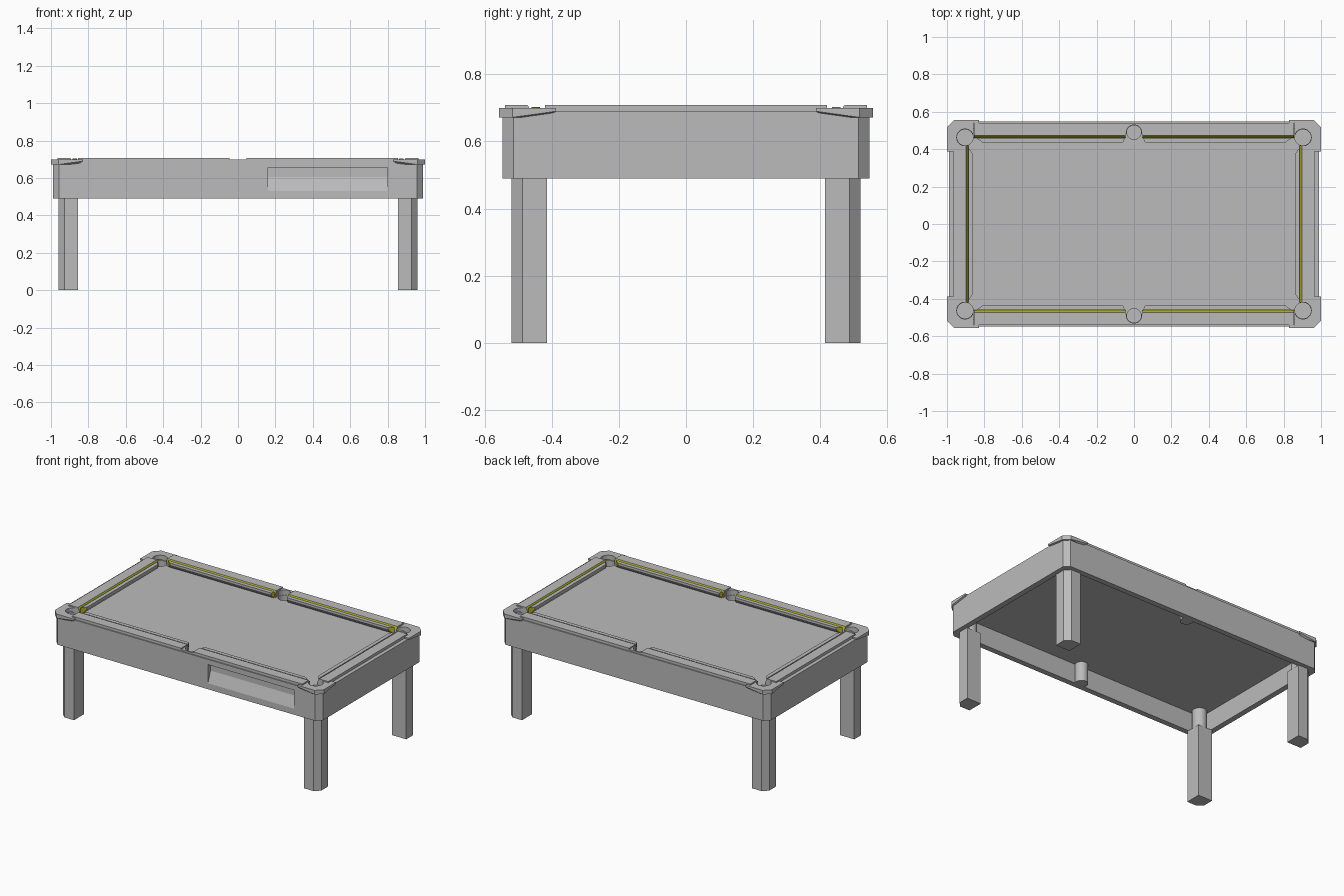
import bpy, bmesh, math

default = bpy.data.objects.get("Cube")
if default:
    bpy.data.objects.remove(default, do_unlink=True)


def material(name, rgb):
    m = bpy.data.materials.new(name)
    m.use_nodes = True
    m.diffuse_color = (*rgb, 1)
    m.node_tree.nodes["Principled BSDF"].inputs["Base Color"].default_value = (*rgb, 1)
    return m


GREY = material("plain grey", (0.5, 0.5, 0.5))
OLIVE = material("olive yellow", (0.45, 0.45, 0.03))


def finish(name, bm):
    bmesh.ops.recalc_face_normals(bm, faces=bm.faces)
    mesh = bpy.data.meshes.new(name)
    bm.to_mesh(mesh)
    bm.free()
    ob = bpy.data.objects.new(name, mesh)
    bpy.context.collection.objects.link(ob)
    mesh.materials.append(GREY)
    mesh.materials.append(OLIVE)
    return ob


def loft(name, a, b, olive_sides=(), olive_caps=(), triangulate=False):
    """Solid between two matching loops of 3D points."""
    bm = bmesh.new()
    va, vb = [bm.verts.new(p) for p in a], [bm.verts.new(p) for p in b]
    caps = [bm.faces.new(va), bm.faces.new(vb)]
    for i in olive_caps:
        caps[i].material_index = 1
    n = len(a)
    for i in range(n):
        j = (i + 1) % n
        f = bm.faces.new((va[i], va[j], vb[j], vb[i]))
        f.material_index = int(i in olive_sides)
    if triangulate:
        bmesh.ops.triangulate(bm, faces=bm.faces)
    return finish(name, bm)


def prism(name, pts, z0, z1):
    return loft(name, [(x, y, z0) for x, y in pts], [(x, y, z1) for x, y in pts])


def cut(ob, cutter):
    """Subtract the cutter and bake the result."""
    mod = ob.modifiers.new("cut", "BOOLEAN")
    mod.object, mod.operation, mod.solver = cutter, "DIFFERENCE", "EXACT"
    bpy.context.view_layer.update()
    graph = bpy.context.evaluated_depsgraph_get()
    baked = bpy.data.meshes.new_from_object(ob.evaluated_get(graph))
    ob.modifiers.clear()
    ob.data = baked


def chamfered_rect(hx, hy, c):
    return [(hx, c - hy), (hx, hy - c), (hx - c, hy), (c - hx, hy),
            (-hx, hy - c), (-hx, c - hy), (c - hx, -hy), (hx - c, -hy)]


def circle(cx, cy, r, n=32):
    return [(cx + r * math.cos(2 * math.pi * i / n), cy + r * math.sin(2 * math.pi * i / n))
            for i in range(n)]


CORNERS = [(sx, sy) for sx in (-1, 1) for sy in (-1, 1)]
SIDE = {-1: "right", 1: "left"}
END = {-1: "front", 1: "back"}
BED, FLOOR = 0.665, 0.49
POCKETS = [(sx * 0.903, sy * 0.463, 0.045) for sx, sy in CORNERS]
POCKETS += [(0, s * 0.49, 0.04) for s in (-1, 1)]
helpers = []
drills = []
for x, y, r in POCKETS:
    d = prism("pocket_cutter", circle(x, y, r), 0.4, 0.8)
    d.hide_render = True
    drills.append(d)
helpers += drills

# Apron: chamfered ring with a ball return recess in the front
inner = chamfered_rect(0.953, 0.51, 0.02)
apron = prism("apron", chamfered_rect(0.99, 0.547, 0.033), FLOOR, 0.69)
hollow = prism("apron_cutter", inner, 0.4, 0.8)
recess = [(-0.6, 0.53), (-0.547, 0.53), (-0.52, 0.605), (-0.52, 0.655), (-0.6, 0.655)]
tray = loft("tray_cutter", [(0.16, y, z) for y, z in recess], [(0.8, y, z) for y, z in recess])
helpers += [hollow, tray]
for c in [hollow, tray] + drills[4:]:
    c.hide_render = True
    cut(apron, c)

# Playing bed
bed = prism("bed", inner, 0.62, BED)
for d in drills:
    cut(bed, d)

# Pocket cups
for x, y, r in POCKETS:
    bm = bmesh.new()
    rings = []
    for rr, z in ((r, FLOOR), (r, BED), (r - 0.002, BED), (r - 0.002, FLOOR + 0.01)):
        rings.append([bm.verts.new((px, py, z)) for px, py in circle(x, y, rr)])
    for a, b in zip(rings, rings[1:]):
        for i in range(len(a)):
            j = (i + 1) % len(a)
            bm.faces.new((a[i], a[j], b[j], b[i]))
    bm.faces.new(rings[0])
    bm.faces.new(rings[-1])
    cup = finish("pocket_cup", bm)
    bpy.ops.object.select_all(action="DESELECT")
    cup.select_set(True)
    bpy.context.view_layer.objects.active = cup
    bpy.ops.object.shade_smooth_by_angle()

# Corner caps with tapering wings, and legs chamfered on the outer corner
CAP = [(0.83, 0.557), (0.96, 0.557), (1, 0.517), (1, 0.387), (0.965, 0.387), (0.965, 0.42),
       (0.9, 0.42), (0.857, 0.463), (0.857, 0.54), (0.83, 0.54)]
LEG = [(0.855, 0.415), (0.96, 0.415), (0.96, 0.487), (0.927, 0.52), (0.855, 0.52)]
for k, (sx, sy) in enumerate(CORNERS):
    tag = f"{END[sy]}_{SIDE[sx]}"
    low = [(sx * x, sy * y, 0.69 if x < 0.85 or y < 0.4 else 0.672) for x, y in CAP]
    cap = loft("corner_cap_" + tag, low, [(x, y, 0.7) for x, y, z in low], triangulate=True)
    cut(cap, drills[k])
    prism("leg_" + tag, [(sx * x, sy * y) for x, y in LEG], 0, FLOOR)

# Rails and cushions; profiles are (distance in from the outer edge, height)
BODY = [(0, BED), (0, 0.708), (0.068, 0.708), (0.08, 0.688), (0.08, BED)]
CUSHION = [(0.08, BED), (0.08, 0.703), (0.105, 0.703), (0.105, 0.69), (0.088, BED)]


def rail(name, place, start, end, slopes):
    def loop(profile, at, slope):
        return [(*place(at + slope * max(0, d - 0.07), d), z) for d, z in profile]
    loft(name, loop(BODY, start, 0), loop(BODY, end, 0), olive_sides=(2,))
    loft(name + "_cushion", loop(CUSHION, start, slopes[0]), loop(CUSHION, end, slopes[1]),
         olive_caps=(0, 1))


for s in (-1, 1):
    for t in (-1, 1):
        rail(f"{END[s]}_{SIDE[t]}_rail", lambda a, d: (t * a, s * (0.54 - d)),
             0.045, 0.855, (0.4, -1.3))
    rail(f"{SIDE[s]}_end_rail", lambda a, d: (s * (0.965 - d), a), -0.42, 0.42, (1.3, -1.3))

# Bridges behind the side pockets
for k, s in enumerate((-1, 1)):
    box = [(-0.045, s * 0.48), (0.045, s * 0.48), (0.045, s * 0.54), (-0.045, s * 0.54)]
    bridge = prism(END[s] + "_pocket_bridge", box, BED, 0.7)
    cut(bridge, drills[4 + k])

for h in helpers:
    bpy.data.objects.remove(h, do_unlink=True)
